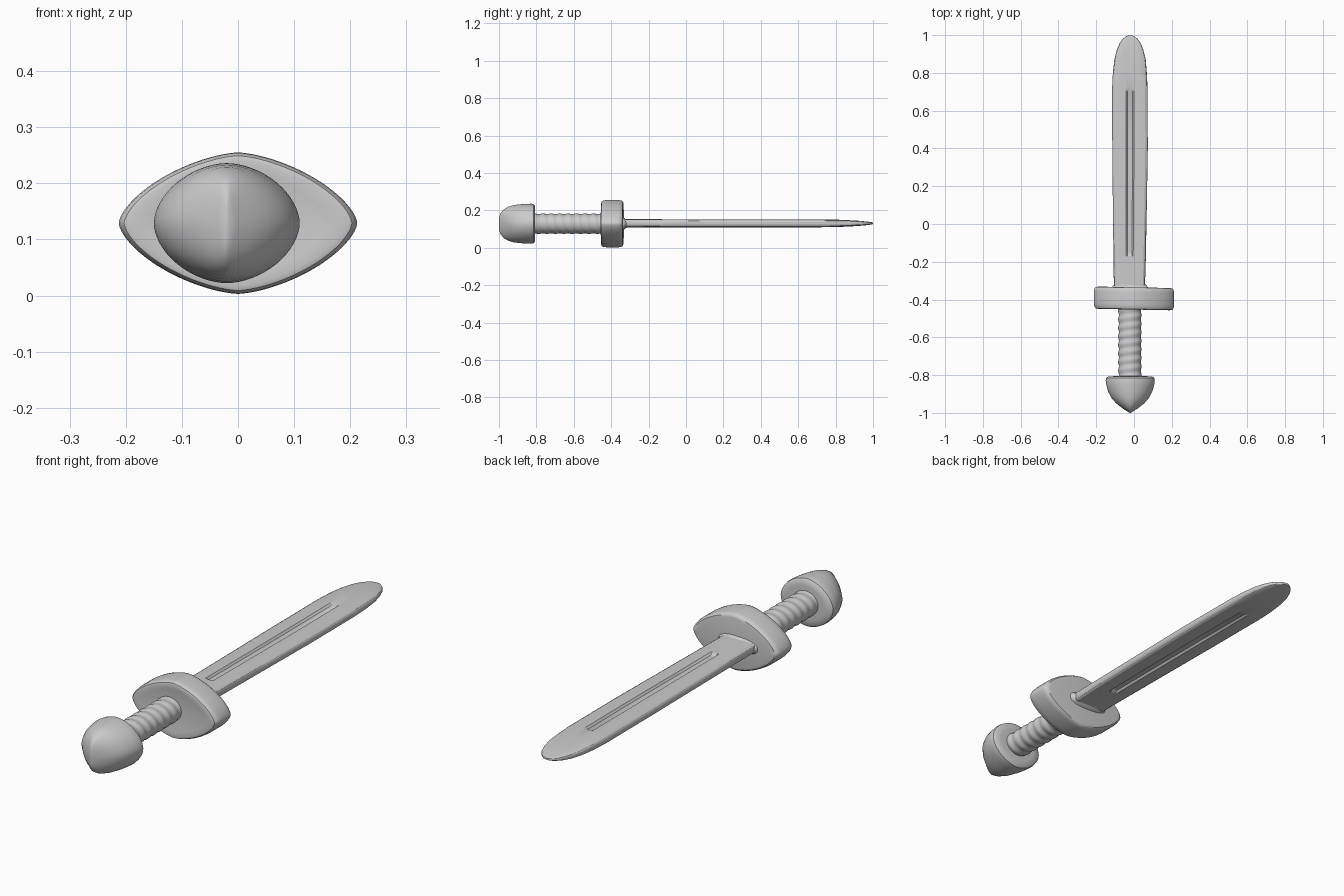
import bpy, bmesh, math

if "Cube" in bpy.data.objects:
    bpy.data.objects.remove(bpy.data.objects["Cube"])

ZC = 0.129  # height of the sword's long axis


def loft(name, rings, angle=40):
    """Skin closed rings of equal point count, cap both ends."""
    bm = bmesh.new()
    loops = [[bm.verts.new(p) for p in ring] for ring in rings]
    n = len(loops[0])
    for a, b in zip(loops, loops[1:]):
        for i in range(n):
            j = (i + 1) % n
            bm.faces.new((a[i], a[j], b[j], b[i]))
    bm.faces.new(loops[0])
    bm.faces.new(loops[-1][::-1])
    bmesh.ops.recalc_face_normals(bm, faces=bm.faces)
    mesh = bpy.data.meshes.new(name)
    bm.to_mesh(mesh)
    bm.free()
    obj = bpy.data.objects.new(name, mesh)
    bpy.context.collection.objects.link(obj)
    bpy.context.view_layer.objects.active = obj
    obj.select_set(True)
    bpy.ops.object.shade_smooth_by_angle(angle=math.radians(angle))
    obj.select_set(False)
    return obj


def oval(y, cx, rx, rz, n=2.0, shear=0.0, count=64):
    """Superellipse ring in the xz plane; n below 2 gives pointed sides."""
    ring = []
    for i in range(count):
        t = 2 * math.pi * i / count
        c, s = math.cos(t), math.sin(t)
        x = math.copysign(abs(c) ** (2 / n), c) * rx
        z = math.copysign(abs(s) ** (2 / n), s) * rz
        ring.append((cx + x, y + shear * x, ZC + z))
    return ring


# Pommel: dome that narrows to an upright ridge at the end
pommel = [(-1.0, .004, .03), (-.992, .016, .055), (-.975, .042, .076), (-.95, .074, .091),
          (-.92, .1, .1), (-.885, .118, .104), (-.85, .127, .106), (-.828, .13, .107),
          (-.815, .128, .105), (-.808, .118, .096), (-.806, .09, .075)]
loft("pommel", [oval(y, -.02, rx, rz, 1.8) for y, rx, rz in pommel])

# Grip: oval handle with slanted wrapping ridges
rings = []
for k in range(91):
    y = -.83 + .4 * k / 90
    ring = []
    for i in range(40):
        t = 2 * math.pi * i / 40
        r = 1 + .035 * math.sin(y * 2 * math.pi / .045 + t)
        ring.append((-.022 + .06 * r * math.cos(t), y, ZC + .053 * r * math.sin(t)))
    rings.append(ring)
loft("grip", rings)

# Guard: thick eye-shaped plate with rounded rims, slightly skewed
guard = [(-.449, .16, .095), (-.453, .19, .112), (-.45, .203, .12), (-.44, .21, .125),
         (-.425, .2125, .126), (-.36, .2125, .126), (-.345, .209, .124),
         (-.337, .201, .118), (-.335, .185, .11)]
loft("guard", [oval(y, 0, rx, rz, 1.55, -.02, 96) for y, rx, rz in guard])


# Blade: flat section with bevelled edges and a groove on both faces
def blade_ring(y, cx, hw, ht, groove):
    top = [(1, .3), (.96, .65), (.86, .9), (.5, 1), (.22, 1), (.14, 1 - groove)]
    top += [(-u, v) for u, v in reversed(top)]
    pts = top + [(u, -v) for u, v in reversed(top)]
    return [(cx + u * hw, y, ZC + .002 + v * ht) for u, v in pts]


blade = [(-.37, -.024, .083, .024, 0), (-.3, -.024, .083, .023, 0), (-.17, -.023, .086, .022, 0),
         (-.155, -.023, .086, .022, .4), (.1, -.022, .09, .021, .4), (.4, -.021, .094, .021, .4),
         (.695, -.022, .094, .021, .4), (.715, -.022, .094, .021, 0), (.8, -.022, .09, .02, 0),
         (.87, -.021, .083, .017, 0), (.92, -.021, .071, .014, 0), (.955, -.02, .057, .011, 0),
         (.98, -.02, .039, .008, 0), (.994, -.02, .021, .006, 0), (1.0, -.02, .006, .004, 0)]
loft("blade", [blade_ring(*s) for s in blade], 25)

# Collar: small swelling where the blade enters the guard
loft("blade_collar", [oval(y, -.022, rx, rz, 2.6) for y, rx, rz in
                      [(-.36, .1, .036), (-.335, .097, .033), (-.325, .088, .026), (-.318, .082, .021)]])
